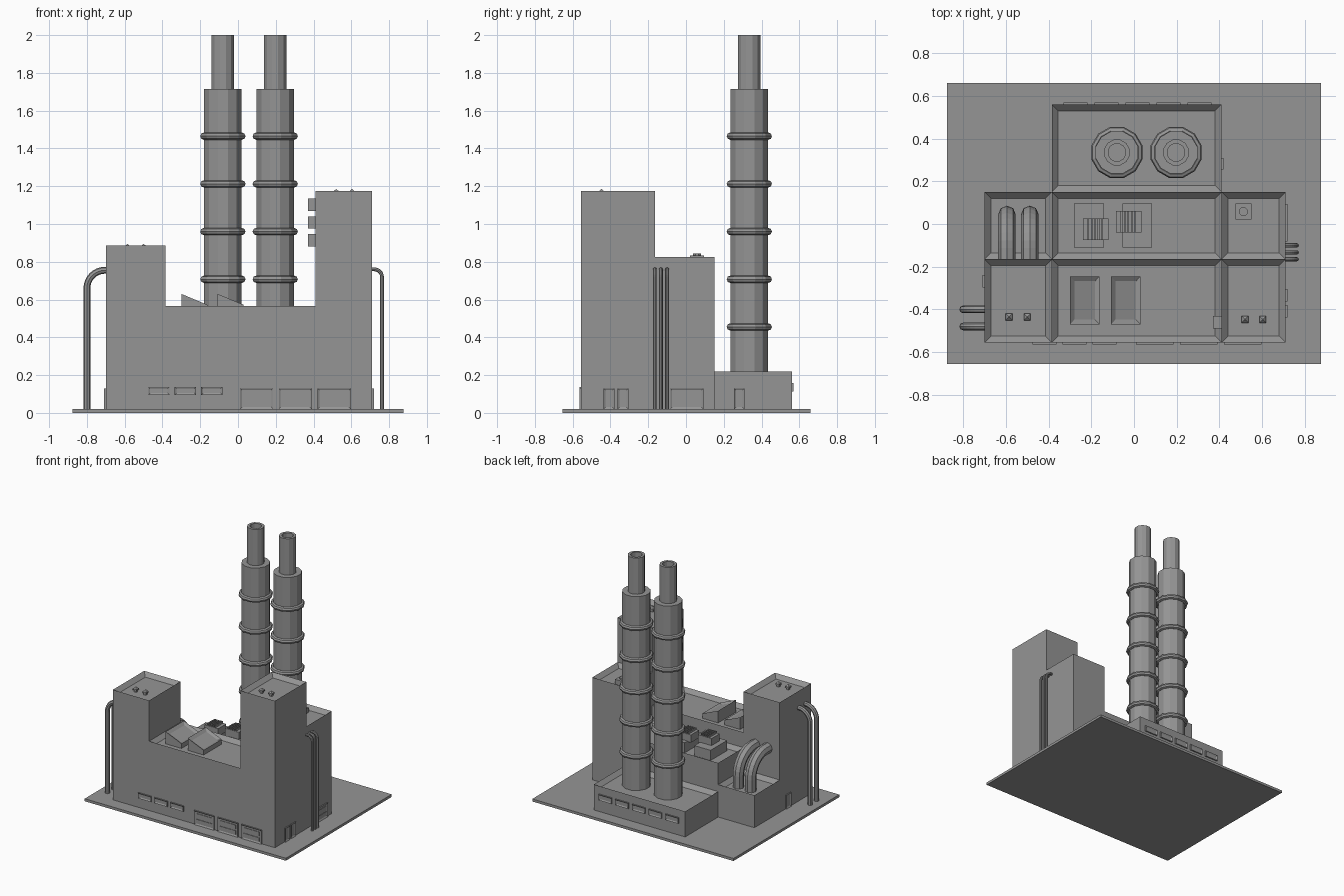
import bpy, bmesh, math
from mathutils import Vector, Matrix

if "Cube" in bpy.data.objects:
    bpy.data.objects.remove(bpy.data.objects["Cube"])

grey = bpy.data.materials.new("concrete_grey")
grey.use_nodes = True
GREY = (0.3, 0.3, 0.3, 1)
grey.diffuse_color = GREY
grey.node_tree.nodes["Principled BSDF"].inputs["Base Color"].default_value = GREY


def finish(name, bm):
    bmesh.ops.recalc_face_normals(bm, faces=bm.faces)
    mesh = bpy.data.meshes.new(name)
    bm.to_mesh(mesh)
    bm.free()
    mesh.materials.append(grey)
    bpy.context.collection.objects.link(bpy.data.objects.new(name, mesh))


def add_box(bm, x, y, z):
    """Box from (min, max) pairs; returns its faces."""
    size = Vector((x[1] - x[0], y[1] - y[0], z[1] - z[0]))
    mid = Vector((sum(x), sum(y), sum(z))) / 2
    made = bmesh.ops.create_cube(bm, size=1, matrix=Matrix.LocRotScale(mid, None, size))
    return list({f for v in made["verts"] for f in v.link_faces})


def sink(bm, faces, direction, rim, depth):
    """Inset the face that looks along direction and push it inwards."""
    d = Vector(direction)
    bm.normal_update()
    face = max(faces, key=lambda f: f.normal.dot(d))
    bmesh.ops.inset_region(bm, faces=[face], thickness=rim, use_even_offset=True)
    bmesh.ops.translate(bm, verts=face.verts[:], vec=-d * depth)


def box(name, x, y, z):
    bm = bmesh.new()
    add_box(bm, x, y, z)
    finish(name, bm)


def block(name, x, y, top):
    """Building block with a raised parapet round a sunken roof."""
    bm = bmesh.new()
    faces = add_box(bm, x, y, (0.02, top))
    sink(bm, faces, (0, 0, 1), 0.03, ROOF)
    finish(name, bm)


def wall_extent(along, wall, normal, thickness):
    """The x and y spans of a plate that stands out from a wall."""
    depth = sorted((wall, wall + thickness * sum(normal)))
    return (depth, along) if normal[0] else (along, depth)


def panel(name, along, wall, normal, z):
    """Thin framed window or door on a wall; along is its span on the wall."""
    bm = bmesh.new()
    faces = add_box(bm, *wall_extent(along, wall, normal, 0.009), z)
    sink(bm, faces, normal, 0.01, 0.006)
    finish(name, bm)


def roller_door(name, along, wall, normal):
    panel(name, along, wall, normal, (0.02, 0.13))
    span = (along[0] + 0.02, along[1] - 0.02)
    for z in (0.035, 0.08):
        box(name + "_slat", *wall_extent(span, wall, normal, 0.007), (z, z + 0.03))


def lathe(name, profile, centre, sides=12, closed=False):
    """Turn an (r, z) profile round a vertical axis, in flat-sided steps."""
    bm = bmesh.new()
    rings = []
    for r, z in profile:
        angles = [math.tau * (i + 0.5) / sides for i in range(sides)]
        rings.append([bm.verts.new((centre[0] + r * math.cos(a), centre[1] + r * math.sin(a), z)) for a in angles])
    pairs = list(zip(rings, rings[1:]))
    if closed:
        pairs.append((rings[-1], rings[0]))
    else:
        bm.faces.new(rings[0])
        bm.faces.new(rings[-1])
    for a, b in pairs:
        for i in range(sides):
            j = (i + 1) % sides
            bm.faces.new((a[i], a[j], b[j], b[i]))
    finish(name, bm)


def bent_pipe(name, foot, wall, top, bend, radius):
    """Pipe that rises from foot, bends a quarter turn and enters the wall point."""
    foot, wall = Vector(foot), Vector((wall[0], wall[1], top))
    into = (wall - Vector((foot.x, foot.y, top))).normalized()
    pivot = Vector((foot.x, foot.y, top - bend)) + into * bend
    points = [foot]
    for i in range(9):
        a = math.pi / 2 * i / 8
        points.append(pivot - into * bend * math.cos(a) + Vector((0, 0, bend * math.sin(a))))
    points.append(wall)
    curve = bpy.data.curves.new(name, "CURVE")
    curve.dimensions = "3D"
    curve.bevel_depth, curve.bevel_resolution = radius, 2
    curve.use_fill_caps = True
    line = curve.splines.new("POLY")
    line.points.add(len(points) - 1)
    for p, co in zip(line.points, points):
        p.co = (*co, 1)
    line.use_smooth = False
    curve.materials.append(grey)
    bpy.context.collection.objects.link(bpy.data.objects.new(name, curve))


# Ground slab and building blocks
ROOF = 0.03
RIGHT, MIDDLE, LEFT = (-0.7, -0.385), (-0.385, 0.41), (0.41, 0.71)
FRONT, CENTRE, BACK = (-0.555, -0.165), (-0.165, 0.15), (0.15, 0.56)
box("ground_slab", (-0.875, 0.875), (-0.655, 0.66), (0, 0.02))
block("front_right_tower", RIGHT, FRONT, 0.885)
block("front_hall", MIDDLE, FRONT, 0.565)
block("front_left_tower", LEFT, FRONT, 1.175)
block("centre_right_annex", RIGHT, CENTRE, 0.275)
block("centre_hall", MIDDLE, CENTRE, 0.445)
block("centre_left_block", LEFT, CENTRE, 0.825)
block("chimney_house", MIDDLE, BACK, 0.22)

# Chimneys with hollow flues and reinforcing rings
for x in (-0.08, 0.197):
    at = (x, 0.335)
    lathe("chimney", [(0.103, 0.18), (0.103, 1.715), (0.062, 1.715), (0.062, 2.0),
                      (0.042, 2.0), (0.042, 1.9)], at)
    for i in range(5):
        z = 0.455 + 0.2525 * i
        ring = [(0.105 + 0.019 * math.cos(a), z + 0.019 * math.sin(a))
                for a in (math.tau * k / 8 for k in range(8))]
        lathe("chimney_ring", ring, at, closed=True)

# Pipework
for x in (-0.595, -0.488):
    bent_pipe("arched_duct", (x, 0.045, 0.24), (x, -0.17), 0.5, 0.16, 0.041)
for y in (-0.4, -0.48):
    bent_pipe("right_drain_pipe", (-0.8, y, 0.01), (-0.69, y), 0.755, 0.095, 0.018)
for y in (-0.165, -0.133, -0.1):
    bent_pipe("left_drain_pipe", (0.762, y, 0.01), (0.7, y), 0.76, 0.04, 0.01)

# Sloping roof skylights
for x in (-0.3, -0.108):
    bm = bmesh.new()
    faces = add_box(bm, (x, x + 0.138), (-0.47, -0.245), (0.53, 0.63))
    for v in bm.verts:
        if v.co.z > 0.6 and v.co.x > x + 0.1:
            v.co.z = 0.572
    sink(bm, faces, (0, 0, 1), 0.022, 0.012)
    finish("roof_skylight", bm)

# Roof ventilation units: base, offset upper box and fins
for x, ux, uy in ((-0.28, -0.24, -0.075), (-0.055, -0.085, -0.04)):
    box("vent_base", (x, x + 0.14), (-0.11, 0.095), (0.41, 0.495))
    box("vent_upper", (ux, ux + 0.12), (uy, uy + 0.1), (0.49, 0.55))
    for i in range(5):
        fx = ux + 0.022 + 0.016 * i
        box("vent_fin", (fx, fx + 0.008), (uy, uy + 0.1), (0.545, 0.565))

# Roof hatch and tower roof knobs
box("roof_hatch", (0.475, 0.55), (0.02, 0.095), (0.79, 0.832))
lathe("hatch_cap", [(0.022, 0.82), (0.022, 0.845)], (0.512, 0.058), 8)
for x, y, top in ((-0.585, -0.435, 0.885), (-0.5, -0.435, 0.885), (0.52, -0.447, 1.175), (0.603, -0.447, 1.175)):
    lathe("roof_knob", [(0.014, top - ROOF), (0.014, top - 0.014), (0.023, top - 0.014),
                        (0.023, top - 0.004), (0.003, top + 0.009)], (x, y), 4)

# Wall units on the tall tower
for z in (0.88, 0.975, 1.07):
    box("wall_unit", (0.37, 0.415), (-0.49, -0.43), (z, z + 0.066))

# Front windows and roller doors
for i in range(3):
    x = -0.475 + 0.14 * i
    panel("front_window", (x, x + 0.113), -0.555, (0, -1, 0), (0.095, 0.138))
    x = 0.01 + 0.206 * i
    roller_door("front_roller_door", (x, x + 0.176), -0.555, (0, -1, 0))

# Back windows
for i in range(5):
    x = -0.33 + 0.145 * i
    panel("back_window", (x, x + 0.113), 0.56, (0, 1, 0), (0.112, 0.158))

# Side doors
for y in (-0.437, -0.362):
    panel("left_door", (y, y + 0.058), 0.71, (1, 0, 0), (0.02, 0.13))
roller_door("left_roller_door", (-0.083, 0.093), 0.71, (1, 0, 0))
panel("chimney_house_door", (0.255, 0.31), 0.41, (1, 0, 0), (0.02, 0.13))
panel("right_door", (-0.297, -0.238), -0.7, (-1, 0, 0), (0.02, 0.13))
